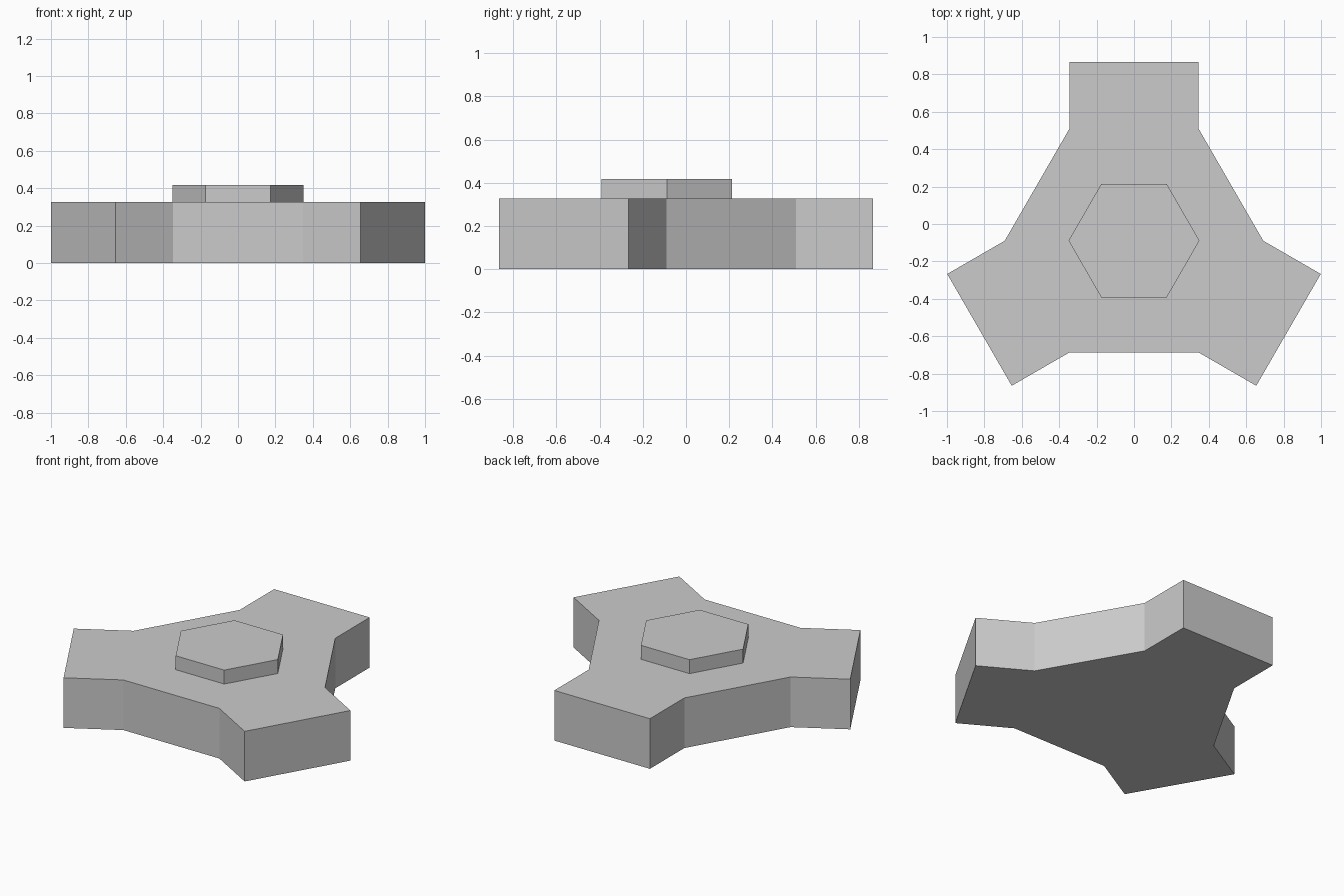
import bpy
import bmesh
import math
from mathutils import Matrix, Vector

cube = bpy.data.objects.get("Cube")
if cube:
    bpy.data.objects.remove(cube, do_unlink=True)

CENTRE = Vector((0, -0.089, 0))
BODY_TOP, CAP_TOP = 0.327, 0.418

grey = bpy.data.materials.new("light grey")
grey.use_nodes = True
colour = (0.6, 0.6, 0.6, 1)
grey.diffuse_color = colour
grey.node_tree.nodes["Principled BSDF"].inputs["Base Color"].default_value = colour


def prism(name, outline, bottom, top):
    """Extrude a flat outline upwards into a solid."""
    bm = bmesh.new()
    base = bm.faces.new([bm.verts.new((p.x, p.y, bottom)) for p in outline])
    side = bmesh.ops.extrude_face_region(bm, geom=[base], use_keep_orig=True)
    raised = [v for v in side["geom"] if isinstance(v, bmesh.types.BMVert)]
    bmesh.ops.translate(bm, verts=raised, vec=(0, 0, top - bottom))
    bmesh.ops.recalc_face_normals(bm, faces=bm.faces)
    mesh = bpy.data.meshes.new(name)
    bm.to_mesh(mesh)
    bm.free()
    mesh.materials.append(grey)
    obj = bpy.data.objects.new(name, mesh)
    obj.location = CENTRE
    bpy.context.collection.objects.link(obj)
    return obj


# Three-armed body: one arm outline turned three times
arm = [Vector(p) for p in ((0.345, 0.599, 0), (0.345, 0.954, 0),
                           (-0.345, 0.954, 0), (-0.345, 0.599, 0))]
body = [Matrix.Rotation(math.radians(120 * i), 3, "Z") @ p
        for i in range(3) for p in arm]
prism("three_armed_body", body, 0, BODY_TOP)

# Raised hexagonal cap in the middle
cap = [Vector((0.35 * math.cos(a), 0.35 * math.sin(a), 0))
       for a in (math.radians(60 * i) for i in range(6))]
prism("hexagonal_cap", cap, BODY_TOP, CAP_TOP)
